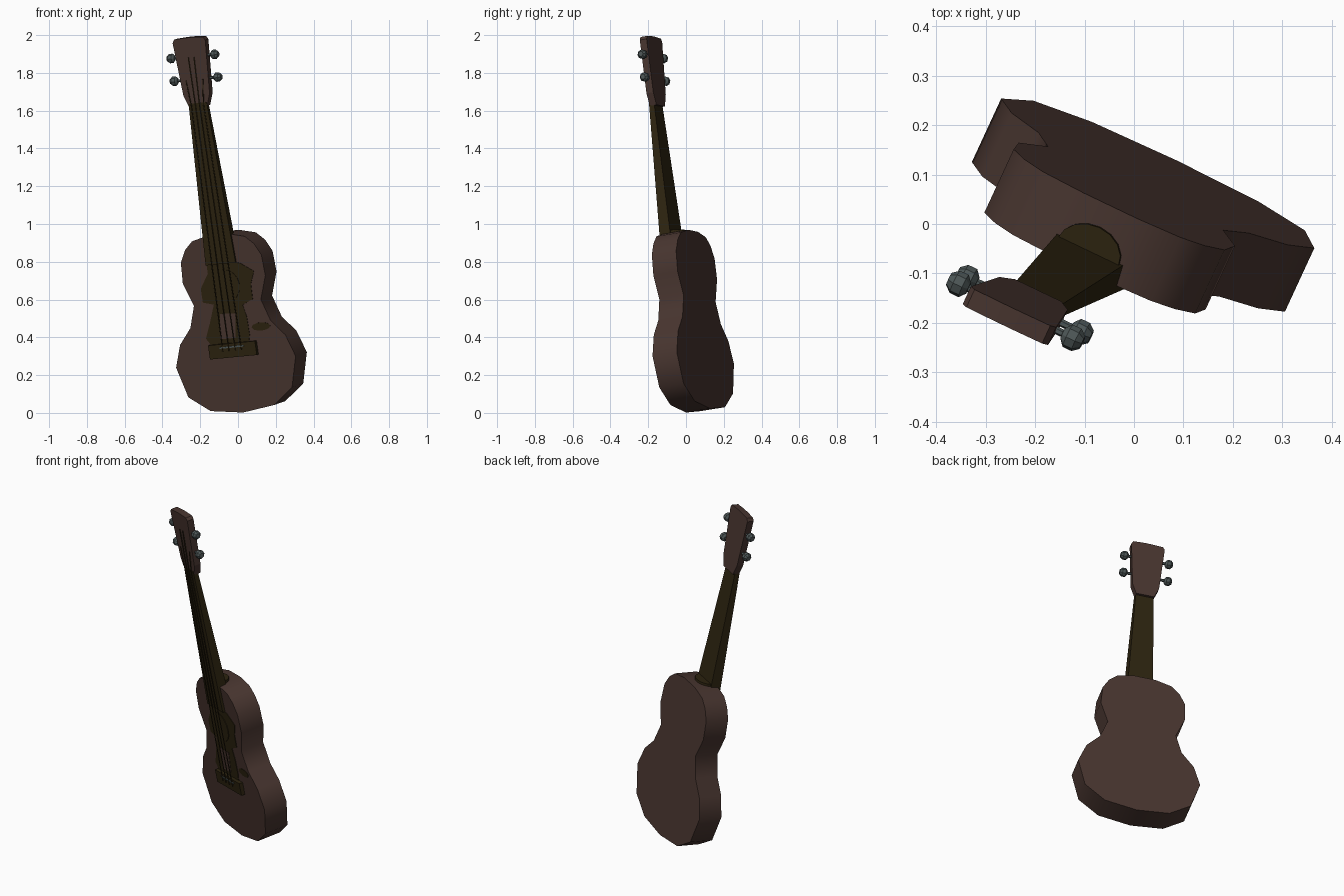
import bpy, bmesh, math
from mathutils import Vector, Matrix

if "Cube" in bpy.data.objects:
    bpy.data.objects.remove(bpy.data.objects["Cube"])

# Leaning frame: local x = right, y = backward from the soundboard, z = up the neck
up = Vector((-0.143, -0.097, 1)).normalized()
right = Vector((0.9, -0.43, 0.087))
right = (right - up * right.dot(up)).normalized()
back = up.cross(right)
FRAME = Matrix((right, back, up)).transposed().to_4x4()
FRAME.translation = Vector((0.027, 0.0, 0.002))


def material(name, rgb):
    m = bpy.data.materials.new(name)
    m.diffuse_color = (*rgb, 1)
    m.use_nodes = True
    m.node_tree.nodes["Principled BSDF"].inputs["Base Color"].default_value = m.diffuse_color
    return m


BROWN = material("brown_wood", (0.065, 0.036, 0.029))
DARK = material("dark_olive_wood", (0.026, 0.017, 0.005))
METAL = material("grey_metal", (0.075, 0.095, 0.095))


def finish(name, bm, mat, smooth=None):
    bmesh.ops.recalc_face_normals(bm, faces=bm.faces)
    me = bpy.data.meshes.new(name)
    bm.to_mesh(me)
    bm.free()
    me.materials.append(mat)
    ob = bpy.data.objects.new(name, me)
    bpy.context.collection.objects.link(ob)
    ob.matrix_world = FRAME
    if smooth:
        bpy.ops.object.select_all(action='DESELECT')
        bpy.context.view_layer.objects.active = ob
        ob.select_set(True)
        bpy.ops.object.shade_smooth_by_angle(angle=math.radians(smooth))
    return ob


def loft(name, front, rear, mat, smooth=None):
    """Solid between two matching loops of 3D points."""
    bm = bmesh.new()
    a = [bm.verts.new(p) for p in front]
    b = [bm.verts.new(p) for p in rear]
    n = len(a)
    bm.faces.new(a)
    bm.faces.new(b[::-1])
    for i in range(n):
        j = (i + 1) % n
        bm.faces.new((a[i], b[i], b[j], a[j]))
    return finish(name, bm, mat, smooth)


def plate(name, outline, y0, y1, mat, smooth=None):
    return loft(name, [(x, y0, z) for x, z in outline],
                [(x, y1, z) for x, z in outline], mat, smooth)


def mirrored(half):
    return half + [(-x, z) for x, z in reversed(half)]


def ellipse(cx, cz, rx, rz, n):
    return [(cx + rx * math.cos(2 * math.pi * i / n),
             cz + rz * math.sin(2 * math.pi * i / n)) for i in range(n)]


def rod(name, a, b, profile, mat, sides=8):
    """Turned shape from a to b; profile is (fraction, radius) pairs."""
    a, b = Vector(a), Vector(b)
    q = (b - a).to_track_quat('Z', 'Y')
    bm = bmesh.new()
    rings = []
    for t, r in profile:
        rings.append([bm.verts.new(a.lerp(b, t) + q @ Vector(
            (r * math.cos(2 * math.pi * i / sides), r * math.sin(2 * math.pi * i / sides), 0)))
            for i in range(sides)])
    for p, s in zip(rings, rings[1:]):
        for i in range(sides):
            j = (i + 1) % sides
            bm.faces.new((p[i], p[j], s[j], s[i]))
    bm.faces.new(rings[0])
    bm.faces.new(rings[-1])
    return finish(name, bm, mat)


# Hourglass body
half_body = [(0.187, 0.024), (0.305, 0.108), (0.352, 0.272), (0.310, 0.390),
             (0.236, 0.474), (0.197, 0.590), (0.243, 0.715), (0.237, 0.827),
             (0.203, 0.890), (0.155, 0.933), (0.060, 0.955)]
plate("body", [(0, 0.0)] + mirrored(half_body), 0, 0.143, BROWN, 40)

# Dark stain on the soundboard, with a bare patch and a separate spot
plate("soundboard_stain", [
    (-.089, .825), (-.088, .755), (-.142, .677), (-.141, .603), (-.079, .587),
    (-.118, .489), (-.153, .411), (-.12, .36), (.09, .36), (.104, .41), (.102, .505),
    (.088, .571), (.151, .597), (.153, .678), (.181, .744), (.105, .795)],
    -0.003, 0.001, DARK)
plate("bare_patch", [(-.05, .535), (.04, .53), (.02, .40), (-.07, .40)], -0.005, 0, BROWN)
plate("stain_spot", ellipse(.176, .447, .055, .022, 10), -0.003, 0.001, DARK)

# Sound hole and bridge
plate("sound_hole", ellipse(0, .68, .088, .088, 16), -0.006, 0, DARK)
plate("bridge", mirrored([(.138, .30), (.138, .375)]), -0.022, 0.002, DARK)
plate("saddle", mirrored([(.07, .352), (.07, .360)]), -0.027, -0.018, METAL)

# Tapered neck and rounded heel
z0, z1, w0, w1 = 0.80, 1.665, 0.088, 0.053
loft("neck",
     [(-w0, -.016, z0), (w0, -.016, z0), (w1, -.016, z1), (-w1, -.016, z1)],
     [(-w0 * .9, .05, z0), (w0 * .9, .05, z0), (w1 * .95, .012, z1), (-w1 * .95, .012, z1)], DARK)
heel = [(.068 * math.cos(math.pi * i / 8), .04 + .055 * math.sin(math.pi * i / 8)) for i in range(9)]
loft("neck_heel", [(x, y, .90) for x, y in heel], [(x, y, .968) for x, y in heel], DARK)

# Headstock
plate("headstock", mirrored([(.052, 1.645), (.077, 1.71), (.096, 1.995), (.085, 2.012),
                             (.02, 2.016)]), -0.014, 0.026, BROWN)

# Tuning pegs
for side, word in ((-1, "left"), (1, "right")):
    for z, level in ((1.79, "lower"), (1.912, "upper")):
        rod(f"peg_stem_{level}_{word}", (side * .07, .008, z), (side * .12, .008, z),
            [(0, .008), (1, .008)], METAL, 6)
        rod(f"peg_knob_{level}_{word}", (side * .106, .008, z), (side * .150, .008, z),
            [(0, .012), (.25, .025), (.7, .025), (1, .014)], METAL)

# Strings, running to the pegs past the nut
for i in range(4):
    k = (i - 1.5) / 1.5
    nut = (k * .036, -.021, 1.655)
    rod(f"string_{i + 1}", (k * .055, -.026, .335), nut, [(0, .003), (1, .003)], DARK, 5)
    end = (k * .05, -.015, 1.79 if i in (0, 3) else 1.91)
    rod(f"string_end_{i + 1}", nut, end, [(0, .003), (1, .003)], DARK, 5)
